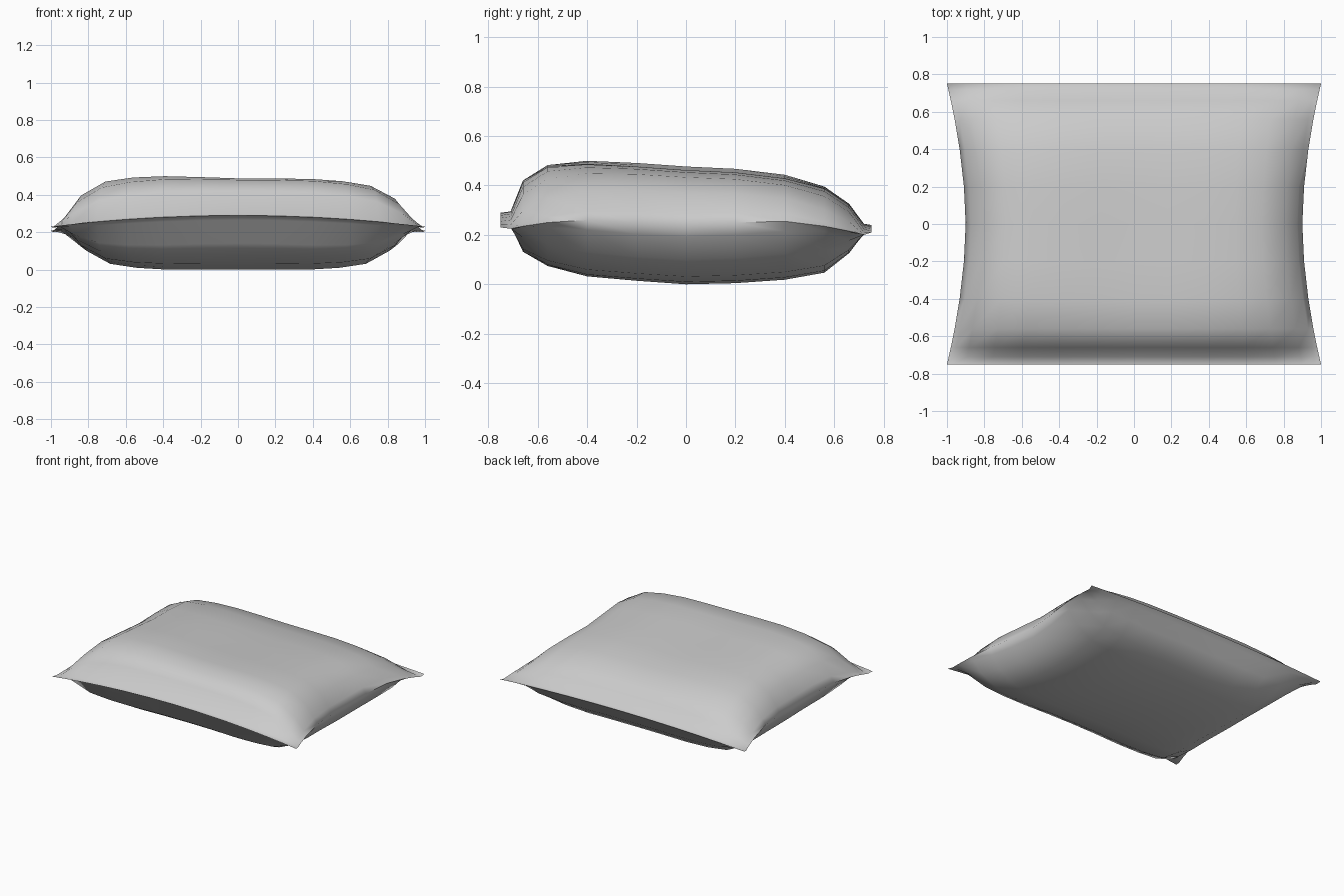
import bpy
import bmesh
import math

cube = bpy.data.objects.get("Cube")
if cube:
    bpy.data.objects.remove(cube)

# Fabric colour
fabric = bpy.data.materials.new("grey fabric")
fabric.use_nodes = True
grey = (0.6, 0.6, 0.6, 1)
fabric.diffuse_color = grey
fabric.node_tree.nodes["Principled BSDF"].inputs["Base Color"].default_value = grey

# Front-to-back sections: y, top height, bottom height, side seam height
SECTIONS = [
    (-0.75, 0.29, 0.29, 0.23), (-0.71, 0.295, 0.265, 0.225),
    (-0.66, 0.42, 0.14, 0.235), (-0.56, 0.48, 0.08, 0.25),
    (-0.40, 0.488, 0.035, 0.26), (-0.20, 0.477, 0.015, 0.25),
    (0.00, 0.462, 0.00, 0.24), (0.20, 0.453, 0.005, 0.25),
    (0.40, 0.43, 0.02, 0.255), (0.56, 0.39, 0.05, 0.235),
    (0.66, 0.325, 0.13, 0.215), (0.72, 0.245, 0.215, 0.20),
    (0.75, 0.24, 0.24, 0.21),
]
# Fullness of the stuffing from the middle out to the side seam
FULLNESS = [(0, 1), (0.2, 1), (0.42, 1), (0.6, 0.96),
            (0.76, 0.87), (0.9, 0.58), (0.97, 0.2), (1, 0)]
columns = [(-u, f) for u, f in reversed(FULLNESS[1:])] + FULLNESS


def half_width(y):
    """Sides are drawn inward between the corners."""
    return 0.9 + 0.1 * (abs(y) / 0.75) ** 1.8


def add_panel(bm, side):
    """One cloth panel: side 1 is the top, side 2 the underside."""
    rows = []
    for section in SECTIONS:
        y, seam = section[0], section[3]
        bow = (0.06 if y < 0 else 0.03) * (y / 0.75) ** 2
        # The stuffing thins out towards the corners
        pinch = 1 + 1.2 * (y / 0.75) ** 4
        # The top rides a little higher along one side
        lift = 0.035 * min(1, max(0, 0.75 - abs(y)) * 3) if side == 1 else 0
        row = []
        for u, full in columns:
            edge = seam + bow * (1 - u * u)
            rise = section[side] - seam - bow + lift * max(0, -u)
            row.append(bm.verts.new((u * half_width(y), y, edge + rise * full ** pinch)))
        rows.append(row)
    for near, far in zip(rows, rows[1:]):
        for i in range(len(columns) - 1):
            quad = [near[i], near[i + 1], far[i + 1], far[i]]
            bm.faces.new(quad if side == 1 else quad[::-1])


# Pillow: two panels welded along the seam
bm = bmesh.new()
add_panel(bm, 1)
add_panel(bm, 2)
bmesh.ops.remove_doubles(bm, verts=bm.verts[:], dist=0.0005)
mesh = bpy.data.meshes.new("pillow")
bm.to_mesh(mesh)
bm.free()
mesh.materials.append(fabric)
pillow = bpy.data.objects.new("pillow", mesh)
bpy.context.collection.objects.link(pillow)

# Soft cloth with a crisp seam
bpy.ops.object.select_all(action="DESELECT")
pillow.select_set(True)
bpy.context.view_layer.objects.active = pillow
bpy.ops.object.shade_smooth_by_angle(angle=math.radians(70))
